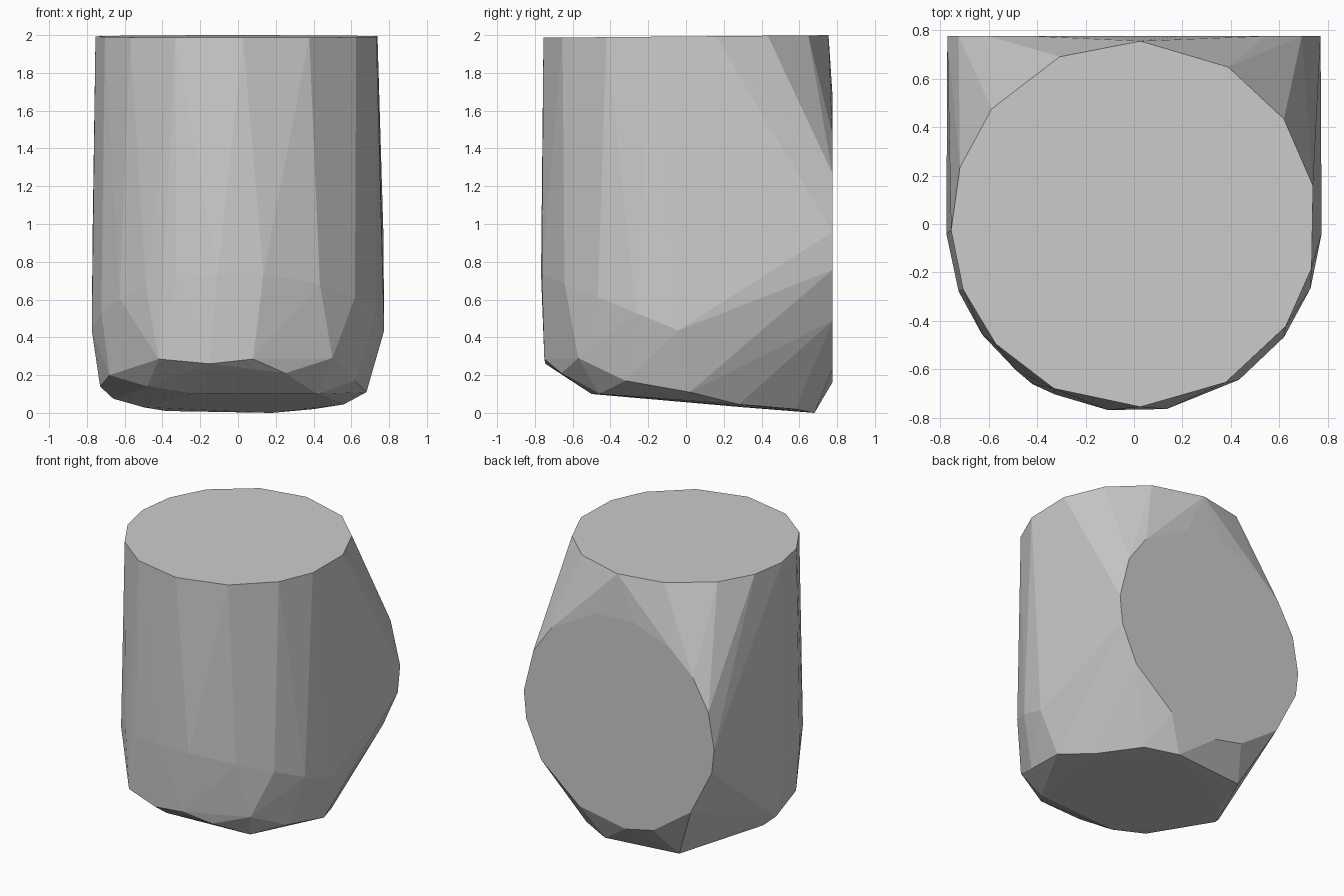
import bpy
import bmesh
from math import sin, cos, radians

default_cube = bpy.data.objects.get("Cube")
if default_cube:
    bpy.data.objects.remove(default_cube, do_unlink=True)


def make_material(name, colour):
    material = bpy.data.materials.new(name)
    material.use_nodes = True
    material.diffuse_color = colour
    shader = next(node for node in material.node_tree.nodes
                  if node.type == "BSDF_PRINCIPLED")
    shader.inputs["Base Color"].default_value = colour
    return material


def ring(angles, radius, place):
    """Place points of an irregular circle with a function of its two axes."""
    points = []
    for angle in angles:
        across = radius * cos(radians(angle))
        along = radius * sin(radians(angle))
        points.append(place(across, along))
    return points


def build_hull(name, points, material):
    """Wrap the points in a tight faceted convex skin."""
    mesh = bpy.data.meshes.new(name)
    bm = bmesh.new()
    for point in points:
        bm.verts.new(point)
    result = bmesh.ops.convex_hull(bm, input=list(bm.verts))
    unused = {item for item in result["geom_interior"] + result["geom_unused"]
              if isinstance(item, bmesh.types.BMVert)}
    bmesh.ops.delete(bm, geom=list(unused), context="VERTS")
    # Merge triangles that share a plane into clean caps
    bmesh.ops.dissolve_limit(bm, angle_limit=radians(1),
                             verts=list(bm.verts), edges=list(bm.edges))
    bmesh.ops.recalc_face_normals(bm, faces=list(bm.faces))
    bm.to_mesh(mesh)
    bm.free()
    mesh.materials.append(material)
    body = bpy.data.objects.new(name, mesh)
    bpy.context.collection.objects.link(body)
    return body


# Top opening cap, nearly level
top_angles = (12, 35, 59, 88, 114, 141, 162, 182,
              201, 221, 244, 272, 300, 326, 346)
top_ring = ring(top_angles, .755,
                lambda across, along: (across, along, 1.993 + along * .009))

# Back opening cap, upright and flat
back_angles = (2, 26, 45, 76, 99, 123, 141, 160, 180,
               193, 221, 249, 266, 295, 325, 347)
back_ring = ring(back_angles, .77,
                 lambda across, along: (across, .775, .93 + along))

# Sloping half ring around the front of the bend
bend_angles = (183, 201, 216, 231, 245, 262, 280, 304, 323, 340, 357)
bend_ring = ring(bend_angles, .775,
                 lambda across, along: (across, along, .42 - along * .41))

# Rounded heel below the bend, then the sole
heel = [(-.73, 0, .14), (-.68, -.3, .2), (-.42, -.66, .285),
        (-.15, -.745, .26), (.08, -.75, .285), (.25, -.66, .21),
        (.5, -.57, .29), (.62, -.32, .17), (.68, .02, .11)]
sole = [(-.66, .05, .075), (-.48, -.45, .14), (-.23, -.5, .1),
        (.42, -.46, .1), (.56, .28, .045), (.4, .58, .02),
        (.18, .68, 0), (-.38, .62, .01), (-.5, .3, .03)]

grey = make_material("plain grey", (.6, .6, .6, 1))
build_hull("elbow_body", top_ring + back_ring + bend_ring + heel + sole, grey)
